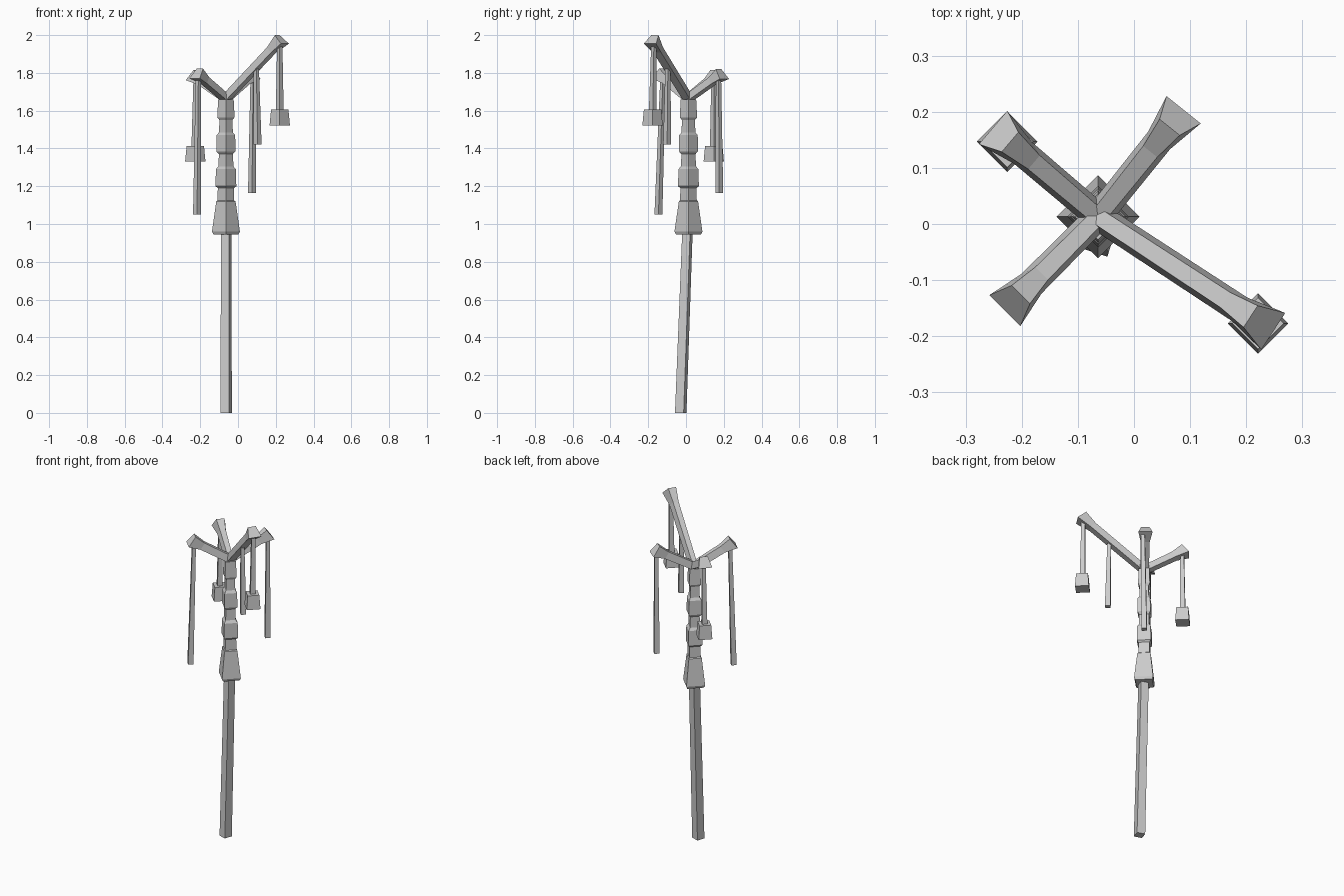
import bpy, bmesh, math
from mathutils import Vector

if "Cube" in bpy.data.objects:
    bpy.data.objects.remove(bpy.data.objects["Cube"])


def loft(name, rings):
    """Closed four-sided tube through a list of corner rings."""
    bm = bmesh.new()
    rows = [[bm.verts.new(p) for p in r] for r in rings]
    for a, b in zip(rows, rows[1:]):
        for i in range(4):
            j = (i + 1) % 4
            bm.faces.new((a[i], a[j], b[j], b[i]))
    bm.faces.new(rows[0][::-1])
    bm.faces.new(rows[-1])
    bmesh.ops.recalc_face_normals(bm, faces=bm.faces)
    me = bpy.data.meshes.new(name)
    bm.to_mesh(me)
    bm.free()
    ob = bpy.data.objects.new(name, me)
    bpy.context.collection.objects.link(ob)
    return ob


def ring(x, y, z, r, turn=0):
    """Horizontal square ring, corners on the axes unless turned."""
    return [(x + r * math.cos(math.radians(turn + 90 * k)),
             y + r * math.sin(math.radians(turn + 90 * k)), z) for k in range(4)]


CX, CY = -0.064, 0.013

# Slightly leaning pole
loft("pole", [ring(-0.063, -0.028, 0, 0.034, 27), ring(-0.062, 0.008, 0.97, 0.031, 27)])

# Stepped socket and ringed shaft
profile = [(0.945, 0.066), (0.96, 0.074), (1.12, 0.051), (1.125, 0.044), (1.19, 0.043),
           (1.2, 0.055), (1.29, 0.053), (1.305, 0.04), (1.37, 0.037),
           (1.385, 0.051), (1.47, 0.049), (1.485, 0.037), (1.55, 0.034),
           (1.565, 0.046), (1.66, 0.041)]
loft("shaft", [ring(CX, CY, z, r) for z, r in profile])


def section(p, horiz, elev, wt, wb, h):
    """Trapezoid across an arm: half widths at top and bottom, half height."""
    e = math.radians(elev)
    s = Vector((-horiz.y, horiz.x, 0))
    u = Vector((0, 0, math.cos(e))) - horiz * math.sin(e)
    return [p + s * wt + u * h, p - s * wt + u * h, p - s * wb - u * h, p + s * wb - u * h]


# Four rising arms with flared ends
root = Vector((CX, CY, 1.668))
arms = {"front_right": ((0.228, -0.178, 1.977), 47, 0.82),
        "back_right": ((0.076, 0.188, 1.794), 37, 0.72),
        "front_left": ((-0.216, -0.14, 1.797), 38, 0.72),
        "back_left": ((-0.236, 0.159, 1.788), 37, 0.72)}
for name, (tip, elev, t) in arms.items():
    tip = Vector(tip)
    d = tip - root
    horiz = Vector((d.x, d.y, 0)).normalized()
    loft("arm_" + name, [section(root, horiz, elev, 0.014, 0.024, 0.02),
                         section(root + d * t, horiz, elev, 0.016, 0.025, 0.021),
                         section(tip, horiz, elev, 0.023, 0.039, 0.033)])

# Hanging strands: top point, bottom point
strands = {"front_left": ((-0.21, -0.122, 1.78), (-0.217, -0.146, 1.05)),
           "back_right": ((0.08, 0.172, 1.78), (0.074, 0.176, 1.165)),
           "middle": ((0.097, -0.096, 1.82), (0.104, -0.1, 1.42)),
           "lantern_right": ((0.221, -0.17, 1.96), (0.221, -0.176, 1.58)),
           "lantern_left": ((-0.222, 0.148, 1.77), (-0.226, 0.147, 1.39))}
for name, (top, bottom) in strands.items():
    loft("strand_" + name, [ring(*bottom, 0.021), ring(*top, 0.014)])

# Hanging lantern blocks
for name, x, y, z in (("right", 0.221, -0.177, 1.522), ("left", -0.226, 0.147, 1.33)):
    loft("lantern_" + name, [ring(x, y, z, 0.054), ring(x, y, z + 0.083, 0.046)])
